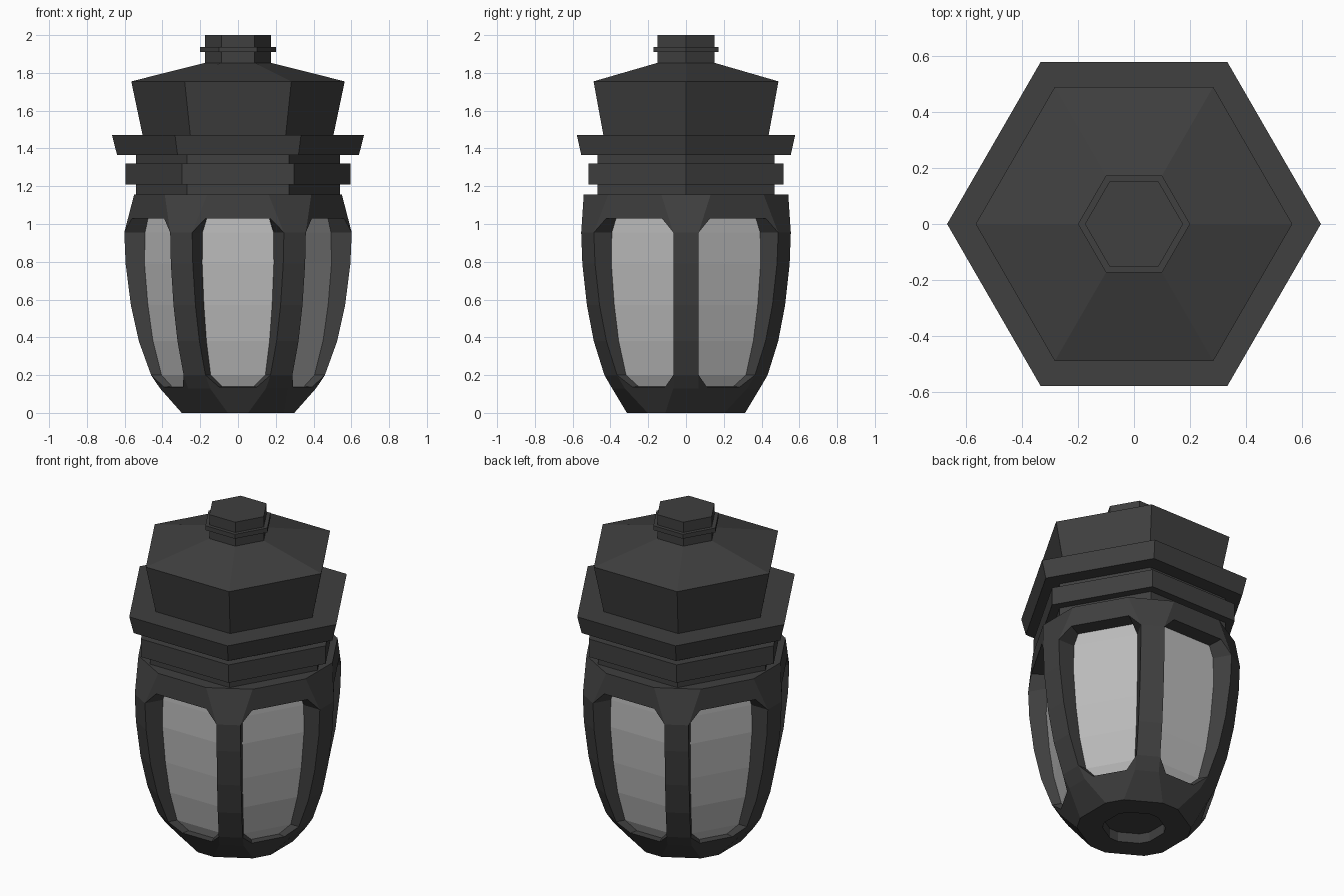
import bpy, bmesh, math
from mathutils import Vector, Matrix

if "Cube" in bpy.data.objects:
    bpy.data.objects.remove(bpy.data.objects["Cube"])

def material(name, c):
    m = bpy.data.materials.new(name)
    m.diffuse_color = (c, c, c, 1)
    m.use_nodes = True
    m.node_tree.nodes["Principled BSDF"].inputs["Base Color"].default_value = m.diffuse_color
    return m

DARK = material("dark_metal", 0.05)
GLASS = material("frosted_glass", 0.5)

def finish(name, bm, mat, recalc=True):
    bmesh.ops.remove_doubles(bm, verts=bm.verts, dist=1e-4)
    if recalc:
        bmesh.ops.recalc_face_normals(bm, faces=bm.faces)
    me = bpy.data.meshes.new(name)
    bm.to_mesh(me)
    bm.free()
    me.materials.append(mat)
    ob = bpy.data.objects.new(name, me)
    bpy.context.collection.objects.link(ob)
    return ob

def hex_lathe(name, profile):
    """Closed hexagonal solid from (corner radius, z) points, bottom to top."""
    bm = bmesh.new()
    rings = [[bm.verts.new((r * math.cos(k * math.pi / 3), r * math.sin(k * math.pi / 3), z))
              for k in range(6)] for r, z in profile]
    for a, b in zip(rings, rings[1:]):
        for k in range(6):
            n = (k + 1) % 6
            bm.faces.new((a[k], a[n], b[n], b[k]))
    bm.faces.new(rings[0][::-1])
    bm.faces.new(rings[-1])
    return finish(name, bm, DARK)

# Stepped top
hex_lathe("collar", [(.54, 1.155), (.54, 1.21), (.595, 1.21), (.595, 1.32), (.54, 1.32), (.54, 1.365)])
hex_lathe("brim", [(.64, 1.365), (.667, 1.47)])
hex_lathe("roof", [(.505, 1.47), (.565, 1.755), (.175, 1.853)])
hex_lathe("finial", [(.175, 1.85), (.175, 1.91), (.2, 1.91), (.2, 1.937), (.175, 1.937), (.175, 2.0)])

# Rib rows: z, radius of rib face, rib half width, window jamb depth
ROWS = [(1.155, .55, .13, 0), (.955, .602, .067, .11), (.79, .595, .067, .10), (.57, .567, .067, .09),
        (.38, .525, .067, .075), (.2, .46, .067, .055), (.13, .413, .067, 0), (0, .298, .11, 0)]
C, S = .5, math.sqrt(3) / 2

def edge(row):
    """Rib edge on the right side of the front panel."""
    z, r, h, _ = row
    return Vector((r * C - h * S, -r * S - h * C, z))

def mirror(p):
    return Vector((-p.x, p.y, p.z))

E = [edge(r) for r in ROWS]

def on_panel(x, z):
    for a, b in zip(E, E[1:]):
        if b.z <= z <= a.z:
            return Vector((x, a.lerp(b, (a.z - z) / (a.z - b.z)).y, z))

# Right half of window outline (top to bottom) and its recessed copy
top, low = on_panel(.17, 1.03), on_panel(.1, .137)
outer = [top] + E[1:6] + [low]
inner = [top + Vector((-.005, .095, 0))]
inner += [p + Vector((-C, S, 0)) * r[3] for p, r in zip(E[1:6], ROWS[1:6])]
inner += [low + Vector((-.015, .04, .003))]

frame, glass = bmesh.new(), bmesh.new()

def add(bm, pts, rot):
    bm.faces.new([bm.verts.new(rot @ p) for p in pts])

bottom = []
for k in range(6):
    rot = Matrix.Rotation(k * math.pi / 3, 3, 'Z')
    to_next = Matrix.Rotation(math.pi / 3, 3, 'Z')
    # panel above and below the window
    add(frame, [mirror(E[0]), mirror(E[1]), mirror(top), top, E[1], E[0]], rot)
    add(frame, [mirror(low), mirror(E[5]), mirror(E[6]), mirror(E[7]), E[7], E[6], E[5], low], rot)
    # rib face
    for a, b in zip(E, E[1:]):
        add(frame, [a, b, to_next @ mirror(b), to_next @ mirror(a)], rot)
    # window jambs
    for i in range(6):
        q = [outer[i], inner[i], inner[i + 1], outer[i + 1]]
        add(frame, q, rot)
        add(frame, [mirror(p) for p in reversed(q)], rot)
        add(glass, [mirror(inner[i]), mirror(inner[i + 1]), inner[i + 1], inner[i]], rot)
    add(frame, [mirror(outer[0]), mirror(inner[0]), inner[0], outer[0]], rot)
    add(frame, [outer[6], inner[6], mirror(inner[6]), mirror(outer[6])], rot)
    bottom += [rot @ mirror(E[7]), rot @ E[7]]

# Base with a round recess
I = Matrix.Identity(3)
UP = Vector((0, 0, .06))
hole = [p.normalized() * .175 for p in bottom]
for i in range(12):
    j = (i + 1) % 12
    add(frame, [bottom[i], hole[i], hole[j], bottom[j]], I)
    add(frame, [hole[i], hole[i] + UP, hole[j] + UP, hole[j]], I)
add(frame, [p + UP for p in reversed(hole)], I)
# Top plate under the collar
add(frame, [p + Vector((0, 0, 1.155)) for p in
            [Matrix.Rotation(k * math.pi / 3, 3, 'Z') @ Vector((x, E[0].y, 0))
             for k in range(6) for x in (-E[0].x, E[0].x)]], I)

finish("lantern_frame", frame, DARK)
finish("glass_panes", glass, GLASS, recalc=False)
